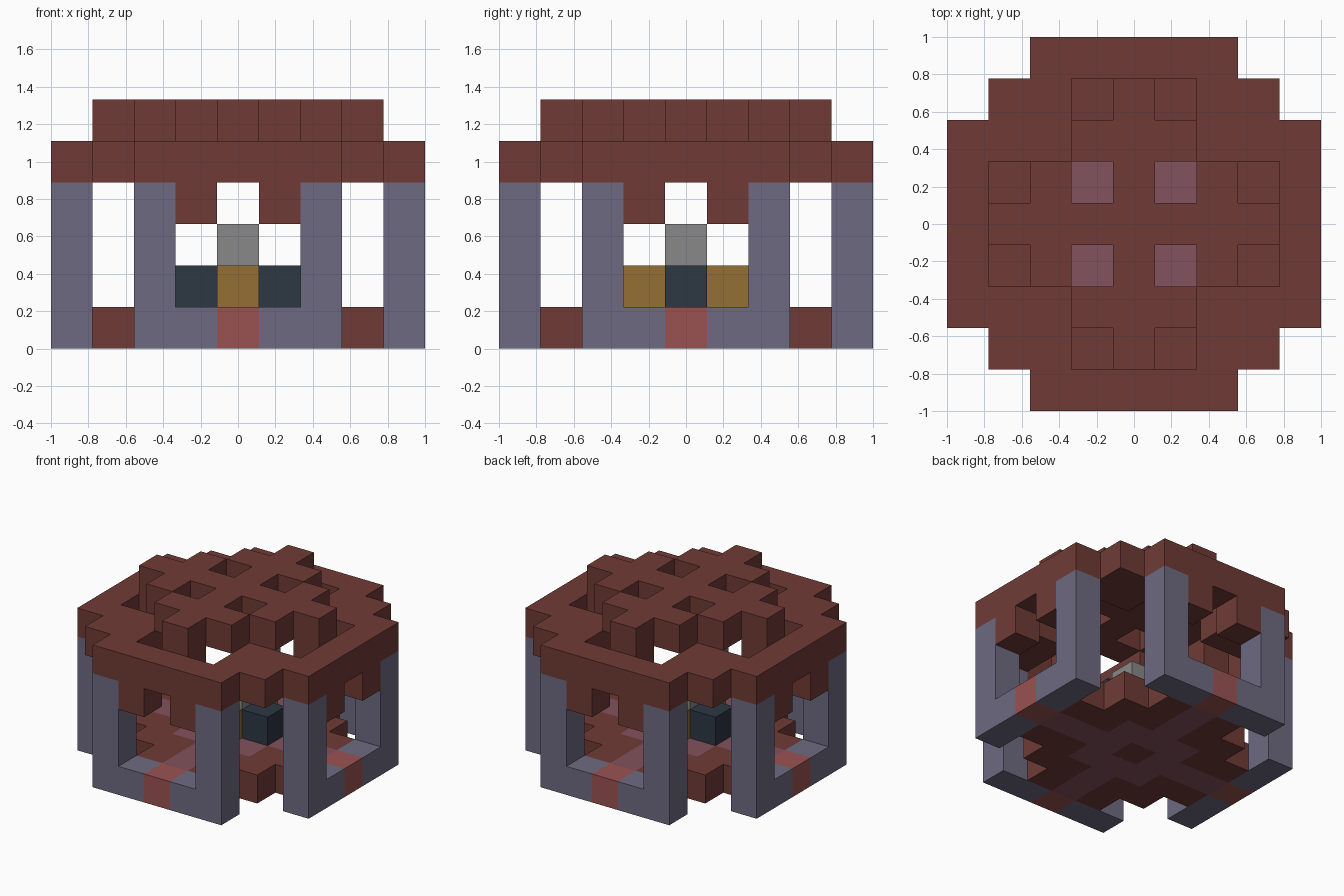
import bpy
import bmesh
from mathutils import Vector

CELL = 2 / 9          # the model sits on a 9 x 9 x 6 block grid

cube = bpy.data.objects.get("Cube")
if cube:
    bpy.data.objects.remove(cube, do_unlink=True)


def material(name, *rgb):
    """Flat material from an 8-bit display colour."""
    lin = [((c / 255 + 0.055) / 1.055) ** 2.4 for c in rgb] + [1.0]
    mat = bpy.data.materials.new(name)
    mat.use_nodes = True
    mat.diffuse_color = lin
    bsdf = next(n for n in mat.node_tree.nodes if n.type == 'BSDF_PRINCIPLED')
    bsdf.inputs["Base Color"].default_value = lin
    bsdf.inputs["Roughness"].default_value = 0.9
    return mat


brown = material("brown", 112, 59, 54)
slate = material("slate_purple", 110, 106, 130)
red = material("brick_red", 154, 82, 82)
mauve = material("mauve", 130, 82, 94)
ochre = material("ochre", 148, 111, 53)
navy = material("navy", 45, 55, 67)
grey = material("grey", 137, 137, 137)


def block(xs, ys, zs):
    return {(x, y, z) for x in xs for y in ys for z in zs}


def span(n):
    return range(-n, n + 1)


def four(cells):
    """Repeat cells on all four sides by quarter turns."""
    out = set()
    for x, y, z in cells:
        out |= {(x, y, z), (-y, x, z), (-x, -y, z), (y, -x, z)}
    return out


# Floor: stepped disc with a mauve cross round a brown centre
floor_all = block(span(2), span(2), [0]) | four(block(span(1), [-3], [0]))
floor_inlay = (block(span(1), span(1), [0]) | four(block([0], [-3, -2], [0]))) - {(0, 0, 0)}

# Walls: four U-shaped frames with a red sill block
sills = four({(0, -4, 0)})
frames = four(block([-2, 2], [-4], range(4)) | block([-1, 1], [-4], [0]))

# Roof: hanging brackets, eaves ring with stubs, raised lattice
brackets = four(block([-1, 1], [-4], [3]))
eaves = four(block(span(2), [-4], [4]) | block([2, 3], [2, 3], [4]) | {(0, -3, 4)})
lattice = four({(0, -3, 5), (0, -1, 5)} | block(span(1), [-2], [5])) | {(0, 0, 5)}

parts = [
    ("floor", floor_all - floor_inlay, brown),
    ("floor_cross", floor_inlay, mauve),
    ("wall_frames", frames, slate),
    ("sill_blocks", sills, red),
    ("roof_brackets", brackets, brown),
    ("roof_eaves", eaves, brown),
    ("roof_lattice", lattice, brown),
    ("pedestal_sides", {(-1, 0, 1), (1, 0, 1)}, navy),
    ("pedestal_front_back", {(0, -1, 1), (0, 1, 1)}, ochre),
    ("pedestal_core", {(0, 0, 1)}, grey),
    ("pedestal_top", {(0, 0, 2)}, grey),
]
filled = set().union(*(cells for _, cells, _ in parts))


def build(name, cells, mat):
    """Mesh only the exposed block sides, then merge flat areas."""
    bm = bmesh.new()
    for cell in sorted(cells):
        mid = Vector(cell) + Vector((0, 0, 0.5))
        for axis in range(3):
            for sign in (-1, 1):
                n = Vector((0, 0, 0))
                n[axis] = sign
                if tuple(int(c + d) for c, d in zip(cell, n)) in filled:
                    continue
                u = Vector((0, 0, 0))
                u[(axis + 1) % 3] = 0.5
                v = n.cross(u)
                corners = (-u - v, u - v, u + v, v - u)
                bm.faces.new([bm.verts.new((mid + n / 2 + c) * CELL) for c in corners])
    if not bm.faces:
        bm.free()
        return
    bmesh.ops.remove_doubles(bm, verts=bm.verts, dist=0.001)
    bmesh.ops.dissolve_limit(bm, angle_limit=0.01, verts=bm.verts, edges=bm.edges)
    mesh = bpy.data.meshes.new(name)
    bm.to_mesh(mesh)
    bm.free()
    mesh.materials.append(mat)
    bpy.context.scene.collection.objects.link(bpy.data.objects.new(name, mesh))


for part in parts:
    build(*part)
